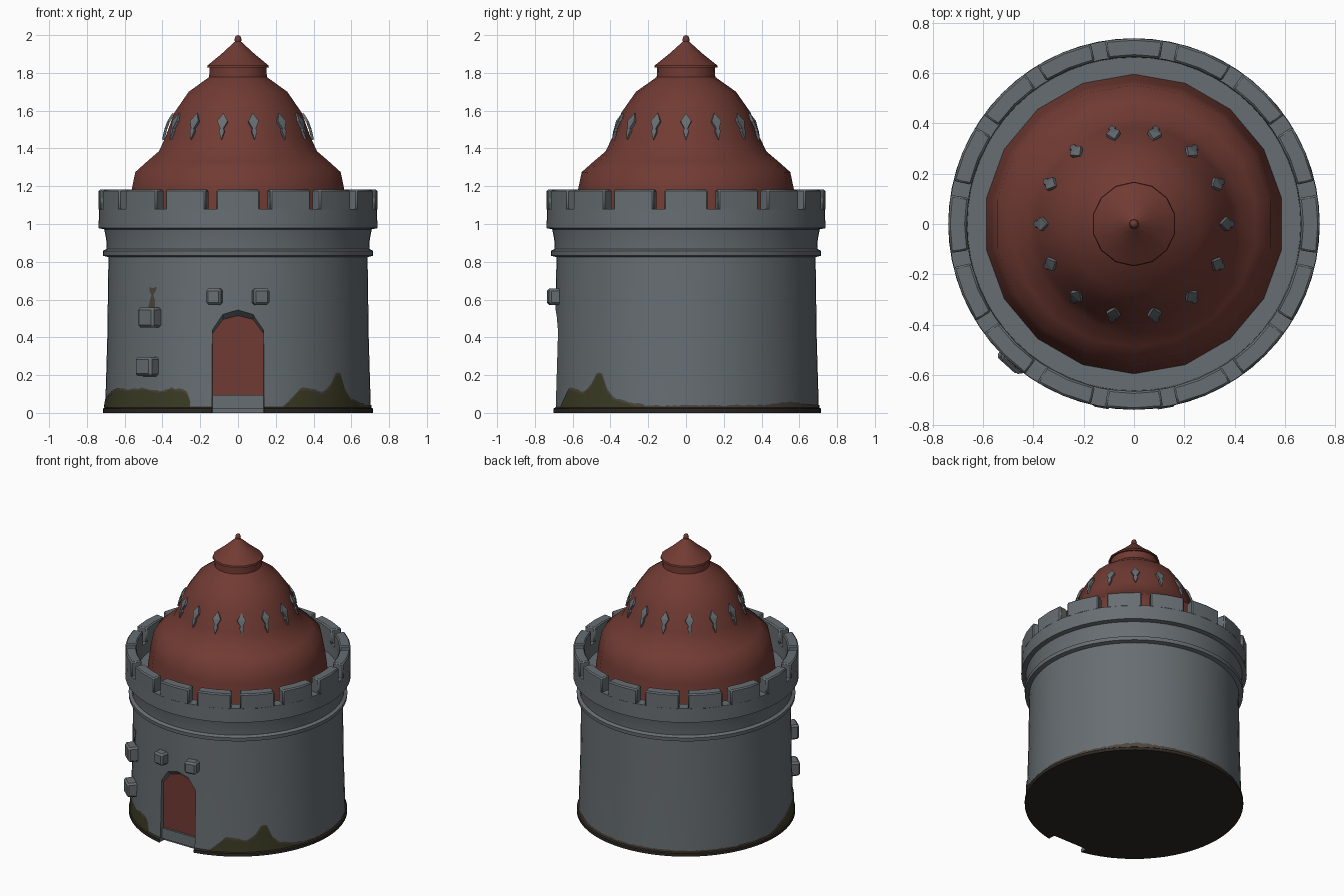
import bpy, bmesh, math, random
from mathutils import Matrix, Vector

random.seed(4)
if "Cube" in bpy.data.objects:
    bpy.data.objects.remove(bpy.data.objects["Cube"])


def material(name, r, g, b):
    m = bpy.data.materials.new(name)
    m.use_nodes = True
    m.diffuse_color = (r, g, b, 1)
    m.node_tree.nodes["Principled BSDF"].inputs["Base Color"].default_value = (r, g, b, 1)
    return m


STONE = material("grey stone", .135, .155, .168)
RED = material("red tile", .165, .043, .033)
MOSS = material("dark moss", .045, .047, .018)
DIRT = material("brown dirt", .075, .06, .048)
EARTH = material("dark earth", .025, .021, .016)


def finish(bm, name, mats, smooth=None, closed=True):
    if closed:
        bmesh.ops.recalc_face_normals(bm, faces=bm.faces)
    me = bpy.data.meshes.new(name)
    bm.to_mesh(me)
    bm.free()
    ob = bpy.data.objects.new(name, me)
    bpy.context.collection.objects.link(ob)
    for m in mats:
        me.materials.append(m)
    if smooth:
        select(ob)
        bpy.ops.object.shade_smooth_by_angle(angle=math.radians(smooth))
    return ob


def select(ob):
    bpy.ops.object.select_all(action='DESELECT')
    ob.select_set(True)
    bpy.context.view_layer.objects.active = ob


def around(deg, r, z):
    """Point at an angle counted from the front towards +x."""
    a = math.radians(deg)
    return Vector((r * math.sin(a), -r * math.cos(a), z))


def lathe(name, profile, sides, mat, smooth, start=0):
    bm = bmesh.new()
    vs = [bm.verts.new(around(start, r, z)) for r, z in profile]
    es = [bm.edges.new(p) for p in zip(vs, vs[1:])]
    bmesh.ops.spin(bm, geom=vs + es, cent=(0, 0, 0), axis=(0, 0, 1),
                   angle=math.tau, steps=sides)
    bmesh.ops.remove_doubles(bm, verts=bm.verts, dist=.0005)
    return finish(bm, name, [mat], smooth)


def prism(bm, near, far):
    """Solid between two matching outlines."""
    a = [bm.verts.new(p) for p in near]
    b = [bm.verts.new(p) for p in far]
    bm.faces.new(a)
    bm.faces.new(b[::-1])
    for i in range(len(a)):
        j = (i + 1) % len(a)
        bm.faces.new((a[i], b[i], b[j], a[j]))


def bevel(ob, width, segments=1):
    mod = ob.modifiers.new("worn_edges", 'BEVEL')
    mod.width, mod.segments = width, segments
    mod.limit_method = 'ANGLE'


# Round wall with plinth, moulding, flared parapet base and inner floor
wall = lathe("tower_wall", [
    (0, 0), (.715, 0), (.715, .022), (.703, .03), (.692, .4), (.686, .825),
    (.714, .832), (.716, .858), (.695, .868), (.698, .92), (.708, .972),
    (.738, .978), (.736, 1.08), (.665, 1.08), (.662, 1.0), (0, 1.0)],
    64, STONE, None)

# Door recess, wider at its outer face
arch = [(-.135, .42), (-.08, .495), (0, .515), (.08, .495), (.135, .42)]
bm = bmesh.new()
prism(bm,
      [(x, -.65, z) for x, z in [(-.135, -.1)] + arch + [(.135, -.1)]],
      [(x * 1.05, -.8, z * 1.22) for x, z in [(-.135, -.1)] + arch + [(.135, -.1)]])
cutter = finish(bm, "door_cutter", [STONE])
cutter.hide_render = True
mod = wall.modifiers.new("door_recess", 'BOOLEAN')
mod.operation, mod.object, mod.solver = 'DIFFERENCE', cutter, 'EXACT'
select(wall)
bpy.ops.object.modifier_apply(modifier=mod.name)
bpy.data.objects.remove(cutter)
wall.data.materials.clear()
for m in (STONE, EARTH):
    wall.data.materials.append(m)
for f in wall.data.polygons:
    f.material_index = int(f.center.z < .028)
bpy.ops.object.shade_smooth_by_angle(angle=math.radians(30))

# Door leaf and step
bm = bmesh.new()
leaf = [(-.135, .09)] + arch + [(.135, .09)]
prism(bm, [(x, -.658, z) for x, z in leaf], [(x, -.649, z) for x, z in leaf])
finish(bm, "door", [RED])
bm = bmesh.new()
step = [(-.136, .02), (-.136, .095), (.136, .095), (.136, .02)]
prism(bm, [(x, -.672, z) for x, z in step], [(x, -.64, z) for x, z in step])
finish(bm, "door_step", [STONE])

# Battlements: sixteen merlons, each a curved block
bm = bmesh.new()
SECTOR, HALF = 22.5, 9
for i in range(16):
    angles = [i * SECTOR + HALF * k for k in (-1, 0, 1)]
    ring = [around(a, .738, 0) for a in angles] + [around(a, .665, 0) for a in angles[::-1]]
    prism(bm, [p + Vector((0, 0, 1.07)) for p in ring],
          [p + Vector((0, 0, 1.182)) for p in ring])
merlons = finish(bm, "merlons", [STONE], 40)
bevel(merlons, .008)

# Bell-shaped roof, cap and finial
lathe("roof", [(0, 1.0), (.595, 1.0), (.572, 1.18), (.552, 1.275), (.49, 1.33), (.425, 1.385),
               (.39, 1.46), (.342, 1.59), (.265, 1.70), (.155, 1.778), (.153, 1.84), (0, 1.84)],
      18, RED, 50)
lathe("roof_cap", [(0, 1.83), (.168, 1.828), (.165, 1.84), (.09, 1.9), (.014, 1.968), (0, 1.97)],
      14, RED, 30)
lathe("finial", [(0, 1.95), (.014, 1.955), (.019, 1.975), (.014, 1.993), (0, 2.0)], 8, RED, 60)

# Ring of kite-shaped roof ornaments
bm = bmesh.new()
rows = [(.028, .374, 1.545), (.009, .388, 1.507), (.015, .392, 1.492)]
for i in range(14):
    turn = Matrix.Rotation(math.tau * i / 14, 3, 'Z')
    top = bm.verts.new(turn @ Vector((.347, 0, 1.588)))
    tip = bm.verts.new(turn @ Vector((.402, 0, 1.447)))
    left, right = ([bm.verts.new(turn @ Vector((r, s * w, z))) for w, r, z in rows]
                   for s in (-1, 1))
    bm.faces.new((top, left[0], right[0]))
    for k in (0, 1):
        bm.faces.new((left[k], left[k + 1], right[k + 1], right[k]))
    bm.faces.new((left[2], tip, right[2]))
kites = finish(bm, "roof_ornaments", [STONE], closed=False)
solid = kites.modifiers.new("thickness", 'SOLIDIFY')
solid.thickness = .014

# Protruding stones: angle, height, width, tallness, reach
for name, deg, z, w, h, reach in (
        ("lintel_stone_right", -10.2, .615, .085, .09, .742),
        ("lintel_stone_left", 9.8, .615, .09, .09, .742),
        ("upper_side_stone", -41, .505, .115, .11, .752),
        ("lower_side_stone", -42, .245, .12, .105, .757)):
    bm = bmesh.new()
    inner, outer = ([(s * w * k, -r, z + t * h * k) for s, t in
                     ((-.5, -.5), (.5, -.5), (.5, .5), (-.5, .5))]
                    for r, k in ((.65, 1), (reach, .94)))
    prism(bm, inner, outer)
    bmesh.ops.rotate(bm, verts=bm.verts, cent=(0, 0, 0),
                     matrix=Matrix.Rotation(math.radians(deg), 3, 'Z'))
    bevel(finish(bm, name, [STONE]), .012)


# Moss and dirt: thin bands hugging the wall foot
def wall_radius(z):
    return .704 - .03 * z if z < .4 else .6985 - .0165 * z


def height_at(deg, keys):
    for (a, h), (b, k) in zip(keys, keys[1:]):
        if a <= deg <= b:
            return h + (k - h) * (deg - a) / (b - a)
    return 0


def band(name, keys, extra, lift, mat):
    bm = bmesh.new()
    first, last = keys[0][0], keys[-1][0]
    count = int((last - first) / 1.5)
    cols = []
    for i in range(count + 1):
        deg = first + (last - first) * i / count
        top = .03 + height_at(deg, keys) + extra + random.uniform(-.004, .004)
        cols.append([bm.verts.new(around(deg, wall_radius(z) + lift, z))
                     for z in (.028, max(top, .032))])
    for a, b in zip(cols, cols[1:]):
        bm.faces.new((a[0], b[0], b[1], a[1]))
    finish(bm, name, [mat], closed=False)


right_moss = [(20, 0), (23, .03), (28, .09), (35, .085), (39, .07), (44, .1),
              (48, .175), (51, .17), (53, .09), (57, .04), (65, .015), (72, 0)]
left_moss = [(-95, 0), (-85, .03), (-75, .06), (-66, .09), (-55, .085), (-45, .09),
             (-36, .075), (-30, .09), (-23, .08), (-21, .02)]
back_dirt = [(70, .004), (125, .008), (140, .025), (155, .012), (200, .006), (266, .005)]
for side, keys in (("left", right_moss), ("right", left_moss)):
    band(side + "_dirt", keys, .012, .003, DIRT)
    band(side + "_moss", keys, 0, .0055, MOSS)
band("back_dirt", back_dirt, .004, .003, DIRT)

# Dirt stain above the upper side stone
bm = bmesh.new()
stain = [(-2.4, .555), (1.8, .555), (1.5, .6), (.6, .625), (2.2, .65), (2.4, .668),
         (.2, .66), (-1.8, .668), (-1.6, .645), (-.4, .625), (-1.2, .6)]
bm.faces.new([bm.verts.new(around(-41 + d, wall_radius(z) + .004, z)) for d, z in stain])
finish(bm, "stone_stain", [DIRT], closed=False)
